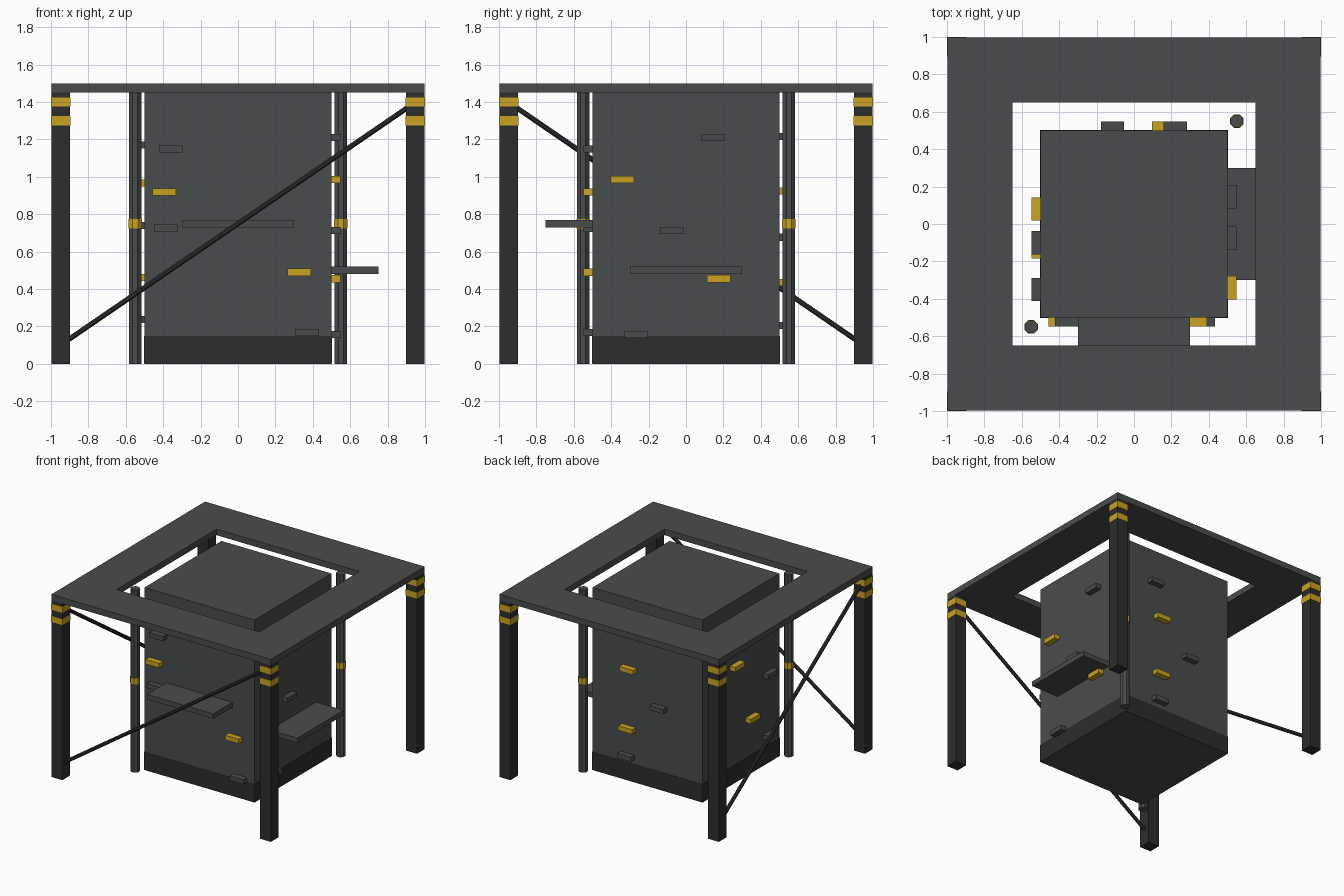
import bpy, bmesh, math
from mathutils import Vector, Matrix

cube = bpy.data.objects.get("Cube")
if cube:
    bpy.data.objects.remove(cube, do_unlink=True)


def material(name, rgb):
    mat = bpy.data.materials.new(name)
    mat.use_nodes = True
    mat.diffuse_color = (*rgb, 1)
    mat.node_tree.nodes["Principled BSDF"].inputs["Base Color"].default_value = (*rgb, 1)
    return mat


GREY = material("slate grey", (0.066, 0.073, 0.073))
BLACK = material("soft black", (0.026, 0.026, 0.026))
YELLOW = material("warning yellow", (0.6, 0.37, 0.015))


def finish(bm, name, mat):
    bmesh.ops.recalc_face_normals(bm, faces=bm.faces)
    mesh = bpy.data.meshes.new(name)
    bm.to_mesh(mesh)
    bm.free()
    mesh.materials.append(mat)
    obj = bpy.data.objects.new(name, mesh)
    bpy.context.collection.objects.link(obj)
    return obj


def box(name, centre, size, mat):
    bm = bmesh.new()
    bmesh.ops.create_cube(bm, size=1, matrix=Matrix.Translation(centre) @ Matrix.Diagonal((*size, 1)))
    return finish(bm, name, mat)


def rod(name, start, end, radius, mat, sides=8):
    start, end = Vector(start), Vector(end)
    axis = end - start
    turn = axis.to_track_quat('Z', 'Y').to_matrix().to_4x4()
    spin = Matrix.Rotation(math.pi / sides, 4, 'Z')
    bm = bmesh.new()
    bmesh.ops.create_cone(bm, cap_ends=True, segments=sides, radius1=radius, radius2=radius,
                          depth=axis.length,
                          matrix=Matrix.Translation((start + end) / 2) @ turn @ spin)
    return finish(bm, name, mat)


# Square roof frame with an open middle
def roof_frame(outer, inner, low, high):
    corners = [(-1, -1), (1, -1), (1, 1), (-1, 1)]
    bm = bmesh.new()
    out = [bm.verts.new((x * outer, y * outer, low)) for x, y in corners]
    inn = [bm.verts.new((x * inner, y * inner, low)) for x, y in corners]
    for i in range(4):
        j = (i + 1) % 4
        bm.faces.new((out[i], out[j], inn[j], inn[i]))
    result = bmesh.ops.extrude_face_region(bm, geom=bm.faces[:])
    moved = [v for v in result["geom"] if isinstance(v, bmesh.types.BMVert)]
    bmesh.ops.translate(bm, verts=moved, vec=(0, 0, high - low))
    return finish(bm, "roof_frame", GREY)


roof_frame(0.998, 0.65, 1.45, 1.5)

# Central tower and its dark skirt
box("tower", (0, 0, 0.75), (1, 1, 1.5), GREY)
box("tower_skirt", (0, 0, 0.076), (1.004, 1.004, 0.148), BLACK)

# Corner legs with two warning bands each
for side, x in (("right", -0.948), ("left", 0.948)):
    for end, y in (("front", -0.948), ("back", 0.948)):
        box(f"{end}_{side}_leg", (x, y, 0.725), (0.1, 0.1, 1.45), BLACK)
        for level, z in (("lower", 1.3), ("upper", 1.4)):
            box(f"{end}_{side}_{level}_band", (x, y, z), (0.104, 0.104, 0.05), YELLOW)

# Diagonal braces
rod("front_brace", (-0.95, -0.95, 0.1), (0.95, -0.95, 1.4), 0.015, BLACK)
rod("side_brace", (-0.95, -0.95, 1.4), (-0.95, 0.95, 0.1), 0.015, BLACK)

# Climbing poles with collars
for name, p in (("front", -0.55), ("back", 0.55)):
    rod(f"{name}_pole", (p, p, 0), (p, p, 1.5), 0.036, GREY)
    rod(f"{name}_pole_collar", (p, p, 0.725), (p, p, 0.775), 0.039, YELLOW)

# Shelves
box("front_shelf", (0, -0.62, 0.75), (0.6, 0.26, 0.04), GREY)
box("side_shelf", (0.62, 0, 0.5), (0.26, 0.6, 0.04), GREY)

# Climbing holds: position along each wall and height, from top to bottom
walls = {
    "front": [(-0.36, 1.15), (-0.395, 0.92), (-0.385, 0.725), (0.327, 0.49), (0.37, 0.168)],
    "left": [(0.145, 1.21), (-0.34, 0.985), (-0.077, 0.713), (0.176, 0.455), (-0.265, 0.157)],
    "back": [(0.22, 1.215), (0.16, 0.925), (-0.115, 0.677), (0.17, 0.435), (0.18, 0.205)],
    "right": [(-0.1, 1.17), (0.08, 0.967), (-0.35, 0.74), (-0.122, 0.463), (-0.35, 0.237)],
}
for wall, holds in walls.items():
    out = 0.52 if wall in ("left", "back") else -0.52
    for i, (along, z) in enumerate(holds):
        mat = YELLOW if i % 2 else GREY
        if wall in ("front", "back"):
            box(f"{wall}_hold_{i + 1}", (along, out, z), (0.125, 0.055, 0.038), mat)
        else:
            box(f"{wall}_hold_{i + 1}", (out, along, z), (0.055, 0.125, 0.038), mat)
